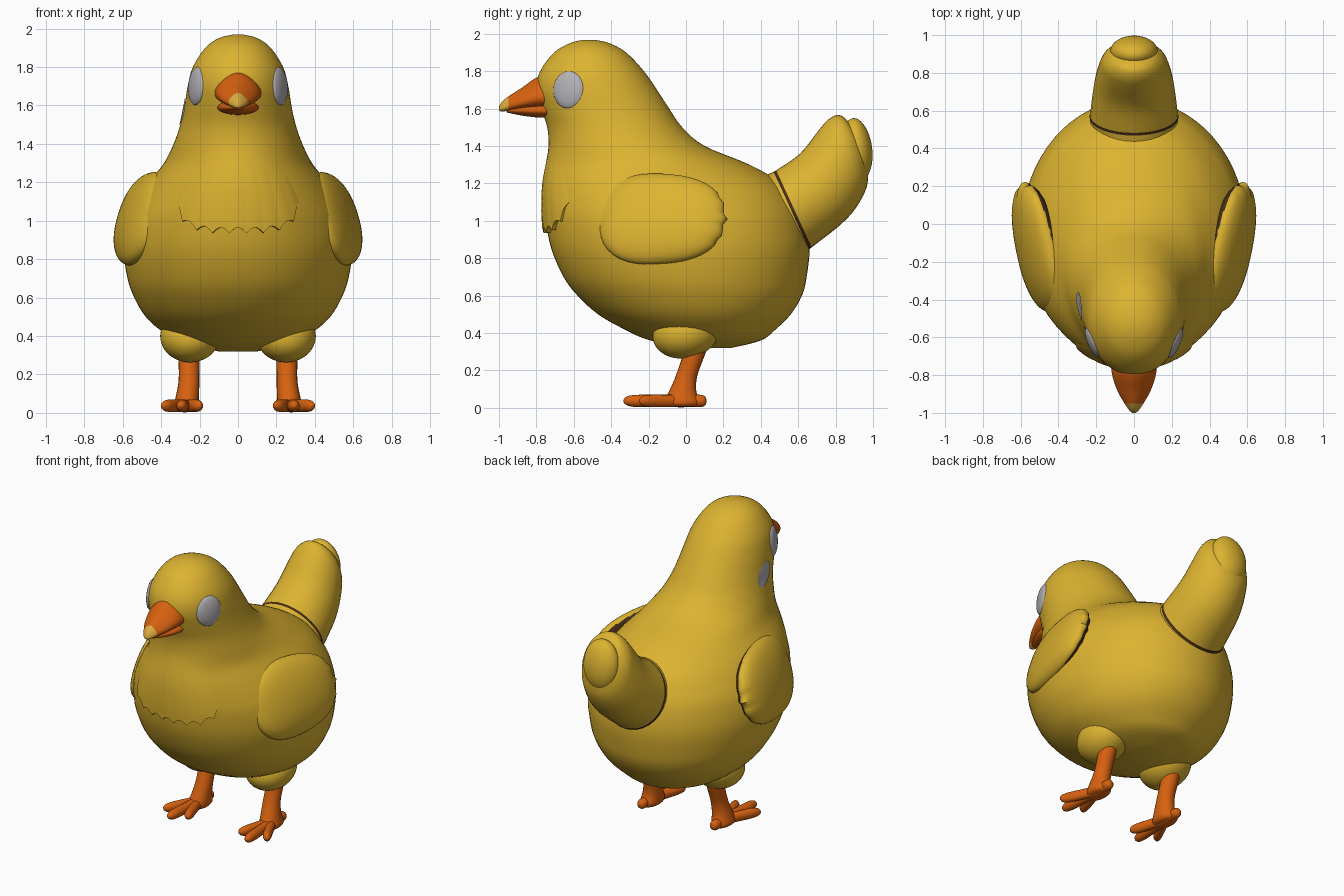
import bpy, bmesh, math
from mathutils import Matrix, Vector, Euler

cube = bpy.data.objects.get("Cube")
if cube:
    bpy.data.objects.remove(cube, do_unlink=True)


def material(name, rgb):
    m = bpy.data.materials.new(name)
    m.use_nodes = True
    m.diffuse_color = (*rgb, 1)
    bsdf = m.node_tree.nodes["Principled BSDF"]
    bsdf.inputs["Base Color"].default_value = (*rgb, 1)
    bsdf.inputs["Roughness"].default_value = 0.7
    return m


yellow = material("feather yellow", (0.72, 0.45, 0.03))
orange = material("beak orange", (0.68, 0.12, 0.005))
pale = material("beak tip yellow", (0.72, 0.42, 0.05))
grey = material("eye grey", (0.46, 0.44, 0.46))
brown = material("seam brown", (0.06, 0.025, 0.008))


def finish(name, bm, mats, rule=None):
    """Turn a bmesh into a smooth object; rule picks each face's material."""
    bmesh.ops.recalc_face_normals(bm, faces=bm.faces)
    for f in bm.faces:
        f.smooth = True
        if rule:
            f.material_index = rule(f)
    me = bpy.data.meshes.new(name)
    bm.to_mesh(me)
    bm.free()
    for m in mats:
        me.materials.append(m)
    me.set_sharp_from_angle(angle=math.radians(50))
    ob = bpy.data.objects.new(name, me)
    bpy.context.collection.objects.link(ob)
    return ob


def refine(rows, steps):
    """Catmull-Rom interpolation between rows of numbers."""
    rows = [Vector(r) for r in rows]
    out = []
    for i in range(len(rows) - 1):
        a, b, c = rows[max(i - 1, 0)], rows[i], rows[i + 1]
        d = rows[min(i + 2, len(rows) - 1)]
        for k in range(steps):
            t = k / steps
            out.append(b + (c - a) * (t / 2) + (a * 2 - b * 5 + c * 4 - d) * (t * t / 2)
                       + (b * 3 - a - c * 3 + d) * (t ** 3 / 2))
    return out + [rows[-1]]


def skin(bm, rings, closed=True):
    rings = [[bm.verts.new(p) for p in r] for r in rings]
    n = len(rings[0])
    for a, b in zip(rings, rings[1:]):
        for j in range(n if closed else n - 1):
            k = (j + 1) % n
            bm.faces.new((a[j], a[k], b[k], b[j]))
    if closed:
        bm.faces.new(rings[0])
        bm.faces.new(rings[-1])


def loft(name, rows, mats, rule=None, steps=4, n=32, skew=0.0):
    """Rows are (x, y1, z1, y2, z2, half width): an oval spanning two points."""
    bm = bmesh.new()
    rings = []
    for x, y1, z1, y2, z2, w in refine(rows, steps):
        ring = []
        for j in range(n):
            a = math.tau * j / n
            c, s = math.cos(a), math.sin(a)
            ring.append((x + w * s * (1 - skew * c),
                         (y1 + y2) / 2 + (y1 - y2) / 2 * c,
                         (z1 + z2) / 2 + (z1 - z2) / 2 * c))
        rings.append(ring)
    skin(bm, rings)
    return finish(name, bm, mats, rule)


def blob(name, loc, radii, rot, mats, side=1, shape=None, rule=None):
    """Ellipsoid with optional reshaping, mirrored across x when side is -1."""
    bm = bmesh.new()
    bmesh.ops.create_uvsphere(bm, u_segments=40, v_segments=24, radius=1)
    for v in bm.verts:
        if shape:
            v.co = shape(v.co)
    if rule:
        for f in bm.faces:
            f.material_index = rule(f)
    turn = Euler([math.radians(r) for r in rot]).to_matrix().to_4x4()
    place = Matrix.Translation(loc) @ turn @ Matrix.Diagonal((*radii, 1))
    bm.transform(Matrix.Diagonal((side, 1, 1, 1)) @ place)
    return finish(name, bm, mats)


# Body and head: height, front, back, half width
outline = [(0.32, 0.03, 0.24, 0.10), (0.36, -0.19, 0.40, 0.28), (0.42, -0.33, 0.48, 0.39),
           (0.5, -0.47, 0.56, 0.48), (0.6, -0.58, 0.62, 0.54), (0.7, -0.655, 0.645, 0.575),
           (0.85, -0.72, 0.66, 0.595), (1.0, -0.75, 0.635, 0.575), (1.1, -0.76, 0.59, 0.53),
           (1.2, -0.762, 0.51, 0.465), (1.3, -0.75, 0.34, 0.385), (1.4, -0.735, 0.10, 0.335),
           (1.5, -0.742, -0.02, 0.3), (1.6, -0.775, -0.09, 0.278), (1.7, -0.8, -0.155, 0.262),
           (1.8, -0.78, -0.225, 0.235), (1.9, -0.705, -0.32, 0.17), (1.95, -0.62, -0.41, 0.1),
           (1.968, -0.55, -0.49, 0.03)]
loft("body", [(0, f, z, b, z, w) for z, f, b, w in outline], [yellow], n=64)
dense = refine(outline, 8)


def on_body(angle, z, lift):
    _, f, b, w = min(dense, key=lambda r: abs(r[0] - z))
    for p, q in zip(dense, dense[1:]):
        if p[0] <= z <= q[0]:
            _, f, b, w = p.lerp(q, (z - p[0]) / (q[0] - p[0]))
    return (math.sin(angle) * (w + lift),
            (f + b) / 2 - math.cos(angle) * ((b - f) / 2 + lift), z)


# Chest feathers: a raised shell with a scalloped lower edge
bm = bmesh.new()
rings = []
for k in range(-1, 11):
    row = []
    for j in range(73):
        u = j / 36 - 1
        low = 0.935 + 0.17 * u ** 4 + 0.03 * abs(math.cos(u * math.pi * 4.5))
        t = max(k, 0) / 10
        lift = 0.028 * (1 - u ** 4) * (1 - t) ** 1.3 - 0.004
        row.append(on_body(u * 0.66, low + (1.42 - low) * t, -0.03 if k < 0 else lift))
    rings.append(row)
skin(bm, rings, closed=False)
finish("chest_feathers", bm, [yellow])

# Tail with a dark seam where it meets the body
loft("tail", [(0, 0.37, 1.22, 0.56, 0.81, 0.22), (0, 0.468, 1.262, 0.658, 0.85, 0.235),
              (0, 0.482, 1.27, 0.672, 0.858, 0.233), (0, 0.61, 1.36, 0.86, 1.01, 0.212),
              (0, 0.71, 1.485, 0.955, 1.15, 0.185), (0, 0.765, 1.545, 0.975, 1.26, 0.16),
              (0, 0.82, 1.566, 0.965, 1.36, 0.11), (0, 0.87, 1.53, 0.94, 1.43, 0.04)],
     [yellow, brown],
     lambda f: int(0.0 < (f.calc_center_median().y - 0.468) * 0.91
                   + (f.calc_center_median().z - 1.262) * 0.42 < 0.014))
blob("tail_feather", (0, 0.915, 1.385), (0.125, 0.08, 0.165), (8, 0, 0), [yellow])


# Wing shape: squarish oval with feather tips notched into the rear
def wing_shape(p):
    r = math.hypot(p.y, p.z)
    if r > 1e-4:
        k = r / (abs(p.y) ** 2.4 + abs(p.z) ** 2.4) ** (1 / 2.4)
        p = Vector((p.x, p.y * k, p.z * k))
    if p.y > 0.6:
        p.y -= 0.07 * (p.y - 0.6) / 0.4 * abs(math.sin(p.z * 9))
    p.z *= 1 - 0.1 * p.y
    return p


for side, label in ((1, "left"), (-1, "right")):
    blob("wing_" + label, (0.51, -0.12, 1.01), (0.095, 0.35, 0.25), (0, -17, -12),
         [yellow, brown], side, wing_shape,
         lambda f: int(f.calc_center_median().x < -0.12))
    blob("eye_" + label, (0.215, -0.627, 1.7), (0.03, 0.088, 0.1), (0, -4, -23), [grey], side)
    blob("thigh_" + label, (0.25, 0, 0.4), (0.155, 0.18, 0.135), (12, 0, 0), [yellow], side)

    # Leg, then three front toes and a heel
    x = side * 0.255
    loft("leg_" + label, [(x, -0.02, 0.36, 0.13, 0.36, 0.06), (x, -0.02, 0.28, 0.1, 0.28, 0.055),
                          (x, -0.055, 0.17, 0.06, 0.17, 0.054),
                          (x * 1.03, -0.09, 0.09, 0.055, 0.09, 0.06),
                          (x * 1.06, -0.12, 0.03, 0.075, 0.03, 0.065),
                          (x * 1.06, -0.1, 0.008, 0.06, 0.008, 0.05)], [orange], n=20)
    for toe, tx, ty in (("inner", 0.2, -0.27), ("middle", 0.295, -0.335),
                        ("outer", 0.385, -0.25), ("heel", 0.275, 0.11)):
        rows = []
        for t, r in ((0, 0.034), (0.35, 0.033), (0.75, 0.033), (0.93, 0.025), (1, 0.006)):
            cx, cy = 0.275 + (tx - 0.275) * t, -0.02 + (ty + 0.02) * t
            rows.append((side * cx, cy, 0.037 + r, cy, 0.037 - r, r * 0.95))
        loft(toe + "_toe_" + label, rows, [orange], n=16)

# Grey mark under the right eye, a thin plate on the surface
bm = bmesh.new()
skin(bm, [[on_body(-1.5 + 0.2 * h * math.cos(math.tau * j / 20),
                   1.565 + 0.07 * h * math.sin(math.tau * j / 20), 0.005)
           for j in range(20)] for h in (1, 0.6, 0.2)])
finish("cheek_mark", bm, [grey])


# Beak in two halves with a pale tip
def tip(f):
    return int(f.calc_center_median().y < -0.955)


loft("upper_beak", [(0, -0.7, 1.78, -0.7, 1.6, 0.115), (0, -0.79, 1.77, -0.79, 1.6, 0.112),
                    (0, -0.88, 1.71, -0.88, 1.595, 0.085), (0, -0.95, 1.665, -0.95, 1.588, 0.048),
                    (0, -0.985, 1.635, -0.985, 1.584, 0.025),
                    (0, -1.0, 1.61, -1.0, 1.59, 0.008)], [orange, pale], tip, skew=0.35)
loft("lower_beak", [(0, -0.7, 1.63, -0.7, 1.55, 0.11), (0, -0.8, 1.625, -0.8, 1.553, 0.1),
                    (0, -0.89, 1.615, -0.89, 1.565, 0.065),
                    (0, -0.96, 1.6, -0.96, 1.58, 0.02)], [orange])
